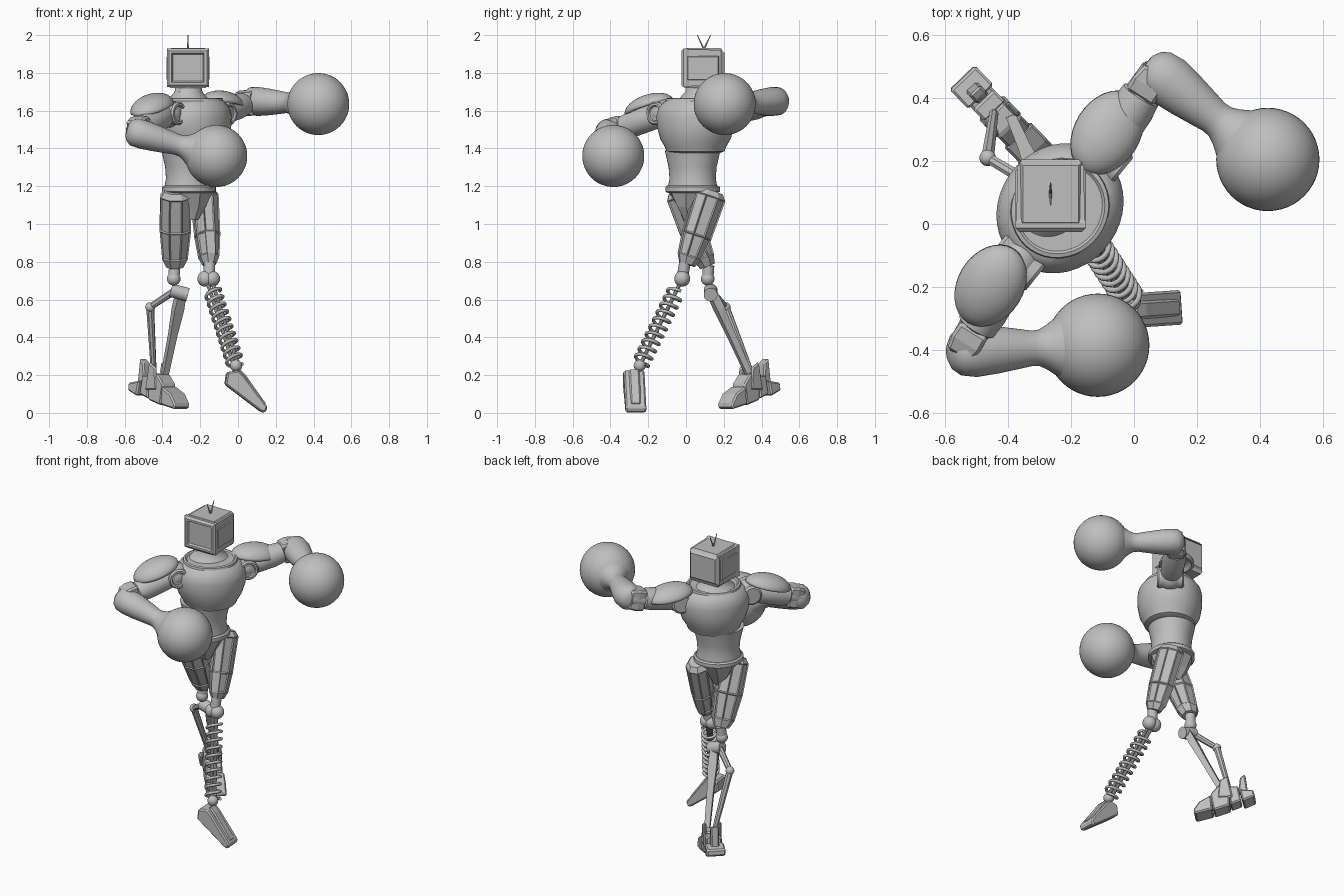
import bpy, bmesh, math
from mathutils import Vector, Matrix

if "Cube" in bpy.data.objects:
    bpy.data.objects.remove(bpy.data.objects["Cube"], do_unlink=True)

GREY = (0.52, 0.52, 0.52, 1)
mat = bpy.data.materials.new("plain grey")
mat.use_nodes = True
mat.diffuse_color = GREY
mat.node_tree.nodes["Principled BSDF"].inputs["Base Color"].default_value = GREY


def finish(name, bm, matrix, smooth=True):
    bmesh.ops.recalc_face_normals(bm, faces=bm.faces[:])
    me = bpy.data.meshes.new(name)
    bm.to_mesh(me)
    bm.free()
    me.materials.append(mat)
    ob = bpy.data.objects.new(name, me)
    bpy.context.collection.objects.link(ob)
    ob.matrix_world = matrix
    if smooth:
        bpy.ops.object.select_all(action='DESELECT')
        ob.select_set(True)
        bpy.context.view_layer.objects.active = ob
        bpy.ops.object.shade_smooth_by_angle(angle=math.radians(35))
    return ob


def aim(a, b, axis='Z', up='Y'):
    a, b = Vector(a), Vector(b)
    return Matrix.Translation(a) @ (b - a).to_track_quat(axis, up).to_matrix().to_4x4()


def turned(loc, degrees):
    return Matrix.Translation(loc) @ Matrix.Rotation(math.radians(degrees), 4, 'Z')


def loft(name, rows, matrix, sides=40, inset=0):
    """Rings of (distance, half width, half depth) along local Z."""
    bm = bmesh.new()
    k = 1 / math.cos(math.pi / sides)
    angles = [2 * math.pi * (i + 0.5) / sides for i in range(sides)]
    rings = [[bm.verts.new((math.cos(t) * rx * k, math.sin(t) * ry * k, z)) for t in angles]
             for z, rx, ry in rows]
    for low, high in zip(rings, rings[1:]):
        for i in range(sides):
            j = (i + 1) % sides
            bm.faces.new((low[i], low[j], high[j], high[i]))
    bm.faces.new(rings[0])
    bm.faces.new(rings[-1])
    if inset:
        bmesh.ops.recalc_face_normals(bm, faces=bm.faces[:])
        panels = [f for f in bm.faces if len(f.verts) == 4 and f.calc_area() > 0.006]
        bmesh.ops.inset_individual(bm, faces=panels, thickness=inset, depth=-inset * 0.6)
    return finish(name, bm, matrix, sides > 8)


def rod(name, a, b, r1, r2=None, sides=16):
    length = (Vector(b) - Vector(a)).length
    r2 = r2 or r1
    return loft(name, [(0, r1, r1), (length, r2, r2)], aim(a, b), sides)


def ball(name, loc, r, seg=32):
    bm = bmesh.new()
    bmesh.ops.create_uvsphere(bm, u_segments=seg, v_segments=seg // 2, radius=r)
    return finish(name, bm, Matrix.Translation(loc))


def bevelled(ob, width):
    mod = ob.modifiers.new("edge", 'BEVEL')
    mod.width, mod.segments = width, 1
    return ob


def prism(name, points, half, matrix):
    """Side outline in local X and Z, given thickness along local Y."""
    bm = bmesh.new()
    face = bm.faces.new([bm.verts.new((x, -half, z)) for x, z in points])
    ext = bmesh.ops.extrude_face_region(bm, geom=[face])
    bmesh.ops.translate(bm, vec=(0, 2 * half, 0),
                        verts=[v for v in ext["geom"] if isinstance(v, bmesh.types.BMVert)])
    return bevelled(finish(name, bm, matrix, False), 0.008)


# The torso is turned to the model's left
TURN = 51
side = Vector((math.cos(math.radians(TURN)), math.sin(math.radians(TURN)), 0))
ahead = Vector((side.y, -side.x, 0))
chest_at = Vector((-0.235, 0.05, 0))

# Torso
loft("chest", [(1.375, .13, .12), (1.385, .155, .15), (1.41, .165, .16), (1.45, .19, .18),
               (1.51, .21, .19), (1.57, .215, .192), (1.61, .205, .185), (1.64, .18, .165),
               (1.655, .155, .15)], turned(chest_at, TURN))
loft("collar", [(1.64, .165, .155), (1.664, .16, .15), (1.668, .148, .138), (1.66, .14, .13)],
     turned(chest_at, TURN))
neck_at = Vector((-0.262, 0.07, 0))
loft("neck", [(1.65, .125, .11), (1.675, .1, .09), (1.7, .075, .072), (1.76, .065, .065)],
     turned(neck_at, TURN))
waist_at = Vector((-0.26, 0.035, 0))
loft("waist", [(1.18, .138, .128), (1.24, .125, .118), (1.3, .13, .122), (1.39, .152, .14)],
     turned(waist_at, TURN))
loft("belt", [(1.165, .135, .125), (1.172, .148, .138), (1.195, .148, .138), (1.203, .138, .128)],
     turned(waist_at, TURN))
loft("pelvis", [(1.02, .035, .05), (1.09, .07, .09), (1.17, .125, .12)],
     turned(waist_at, TURN), 8)

# Head: a box with a framed, recessed screen
loft("head", [(-.115, .09, .078), (-.095, .106, .094), (.075, .108, .098), (.085, .112, .102),
              (.103, .112, .102), (.115, .1, .09), (.115, .086, .077), (.103, .08, .07)],
     aim((-.265, .09, 1.827), (-.265, -1, 1.827)), 4)
loft("head_top_plate", [(0, .098, .1), (.014, .088, .09)], Matrix.Translation((-.265, .095, 1.918)), 4)
loft("head_base", [(0, .095, .098), (.02, .103, .105)], Matrix.Translation((-.265, .09, 1.72)), 4)
for sx in (-1, 1):
    cheek = (-.265 + sx * .104, .09, 1.825)
    loft("head_side_panel", [(0, .085, .065), (.009, .08, .06)],
         aim(cheek, (cheek[0] + sx, .09, 1.825)), 4)
for dy in (-.035, .035):
    rod("antenna", (-.265, .095, 1.925), (-.265, .095 + dy, 2.0), .005, .002, 8)

# Arms: shoulder, pad, upper arm, forearm, ball-shaped fist
forearm = [(-.04, .03, .03), (-.025, .058, .058), (0, .076, .074), (.05, .083, .076), (.12, .075, .07),
           (.2, .062, .06), (.235, .056, .055), (.26, .058, .056), (.285, .07, .066), (.33, .1, .1)]
arms = {
    "right": (-1, (-.55, -.405, 1.487), (-.115, -.385, 1.36), (-.455, -.195, 1.615), (-.5, -.8, -.3)),
    "left": (1, (.07, .485, 1.65), (.425, .205, 1.635), (-.085, .29, 1.635), (.5, .8, -.12)),
}
for label, (s, elbow, fist, pad, slope) in arms.items():
    shoulder = chest_at + side * s * .215 + Vector((0, 0, 1.585))
    elbow = Vector(elbow)
    ball(label + "_shoulder", shoulder, .075)
    loft(label + "_shoulder_ring", [(-.08, .05, .05), (-.07, .062, .062), (.07, .062, .062),
                                    (.08, .054, .054), (.08, .042, .042), (.07, .038, .038)],
         aim(shoulder, shoulder + ahead))
    span = (elbow - shoulder).length
    loft(label + "_upper_arm", [(0, .05, .05), (.06, .066, .066), (span * .55, .07, .068),
                                (span * .72, .064, .062), (span * .74, .055, .055), (span, .05, .05)],
         aim(shoulder, elbow))
    cuff = shoulder.lerp(elbow, .72)
    bevelled(loft(label + "_elbow_guard", [(0, .05, .062), (.05, .052, .066), (.1, .042, .058)],
                  aim(cuff, elbow), 4), .01)
    loft(label + "_forearm", forearm, aim(elbow, fist))
    ball(label + "_fist", fist, .164, 48)

    # Domed pad: the upper half of a flattened ball
    bm = bmesh.new()
    bmesh.ops.create_uvsphere(bm, u_segments=32, v_segments=16, radius=1)
    bmesh.ops.delete(bm, geom=[v for v in bm.verts if v.co.z < -0.01], context='VERTS')
    bmesh.ops.scale(bm, vec=(.145, .105, .07), verts=bm.verts[:])
    dome = finish(label + "_shoulder_pad", bm, aim(pad, Vector(pad) + Vector(slope), 'X', 'Z'))
    shell = dome.modifiers.new("thickness", 'SOLIDIFY')
    shell.thickness = .018

# Thighs: faceted shells with sunken panels
loft("left_thigh", [(0, .05, .06), (.03, .07, .083), (.25, .064, .077), (.37, .052, .063), (.41, .035, .042)],
     aim((-.18, .135, 1.175), (-.15, 0, .77)), 8, .009)
loft("right_thigh", [(0, .06, .05), (.03, .08, .07), (.22, .083, .073), (.38, .068, .055), (.43, .045, .04)],
     aim((-.33, -.045, 1.175), (-.335, .12, .76)), 8, .009)

# Left lower leg: a coil round two thin rods
knee, ankle = Vector((-.155, -.02, .71)), Vector((-.01, -.245, .25))
for dx in (-.018, .018):
    ball("left_knee", knee + Vector((dx, 0, 0)), .042, 24)
    rod("left_shin_rod", knee + Vector((dx * .7, 0, 0)), ankle + Vector((dx * .7, 0, 0)), .01, sides=10)
rod("left_knee_pin", (-.15, -.005, .8), knee, .03)
turns, steps = 10, 20
axis = aim(knee.lerp(ankle, .14), ankle)
length = (ankle - knee).length * .84
curve = bpy.data.curves.new("left_shin_spring", 'CURVE')
curve.dimensions, curve.bevel_depth, curve.bevel_resolution = '3D', .009, 2
line = curve.splines.new('POLY')
line.points.add(turns * steps)
for i, p in enumerate(line.points):
    t = 2 * math.pi * i / steps
    spot = axis @ Vector((.043 * math.cos(t), .043 * math.sin(t), length * i / (turns * steps)))
    p.co = (*spot, 1)
curve.materials.append(mat)
spring = bpy.data.objects.new("left_shin_spring", curve)
bpy.context.collection.objects.link(spring)
bpy.ops.object.select_all(action='DESELECT')
spring.select_set(True)
bpy.context.view_layer.objects.active = spring
bpy.ops.object.convert(target='MESH')

# Left foot: a wedge pointing down to the toe
foot = turned((0, -.275, 0), 4)
prism("left_foot", [(-.07, .15), (-.06, .215), (0, .225), (.03, .195), (.155, .03), (.14, 0), (.115, .01)],
      .055, foot)
prism("left_foot_ridge", [(-.02, .2), (.005, .236), (.04, .2), (.15, .045), (.12, .04)], .028, foot)
ball("left_ankle", ankle, .032, 24)

# Right lower leg: a straight strut and a bent one
ball("right_knee", (-.34, .115, .71), .036, 24)
rod("right_knee_pin", (-.335, .12, .78), (-.34, .115, .71), .03)
rod("right_knee_axle", (-.355, .13, .65), (-.265, .13, .625), .036)
bend = (-.465, .21, .56)
loft("right_shin_strut", [(0, .022, .022), (.1, .027, .022), (.25, .02, .018), (.48, .016, .016)],
     aim((-.3, .135, .64), (-.39, .34, .19)), 4)
rod("right_upper_link", (-.33, .13, .65), bend, .018, .016, 8)
ball("right_link_joint", bend, .026, 24)
rod("right_lower_link", bend, (-.445, .35, .2), .02, .014, 8)

# Right foot: plated toe, middle and heel, with the heel raised
foot = turned((-.415, .33, 0), -46)
prism("right_toe", [(.06, .045), (.165, .02), (.175, .045), (.14, .1), (.07, .14)], .058, foot)
prism("right_foot_middle", [(-.04, .07), (.055, .04), (.075, .15), (.03, .205), (-.04, .21)], .05, foot)
prism("right_foot_arch", [(-.11, .1), (-.045, .075), (-.035, .2), (-.09, .2)], .046, foot)
prism("right_heel", [(-.19, .12), (-.12, .09), (-.1, .17), (-.185, .16)], .056, foot)
prism("right_heel_fin", [(-.15, .15), (-.09, .17), (-.1, .27), (-.13, .29)], .025, foot)
for y in (-.045, .045):
    prism("right_ankle_plate", [(-.06, .12), (.03, .12), (.02, .24), (-.03, .27)], .01,
          foot @ Matrix.Translation((0, y, 0)))
